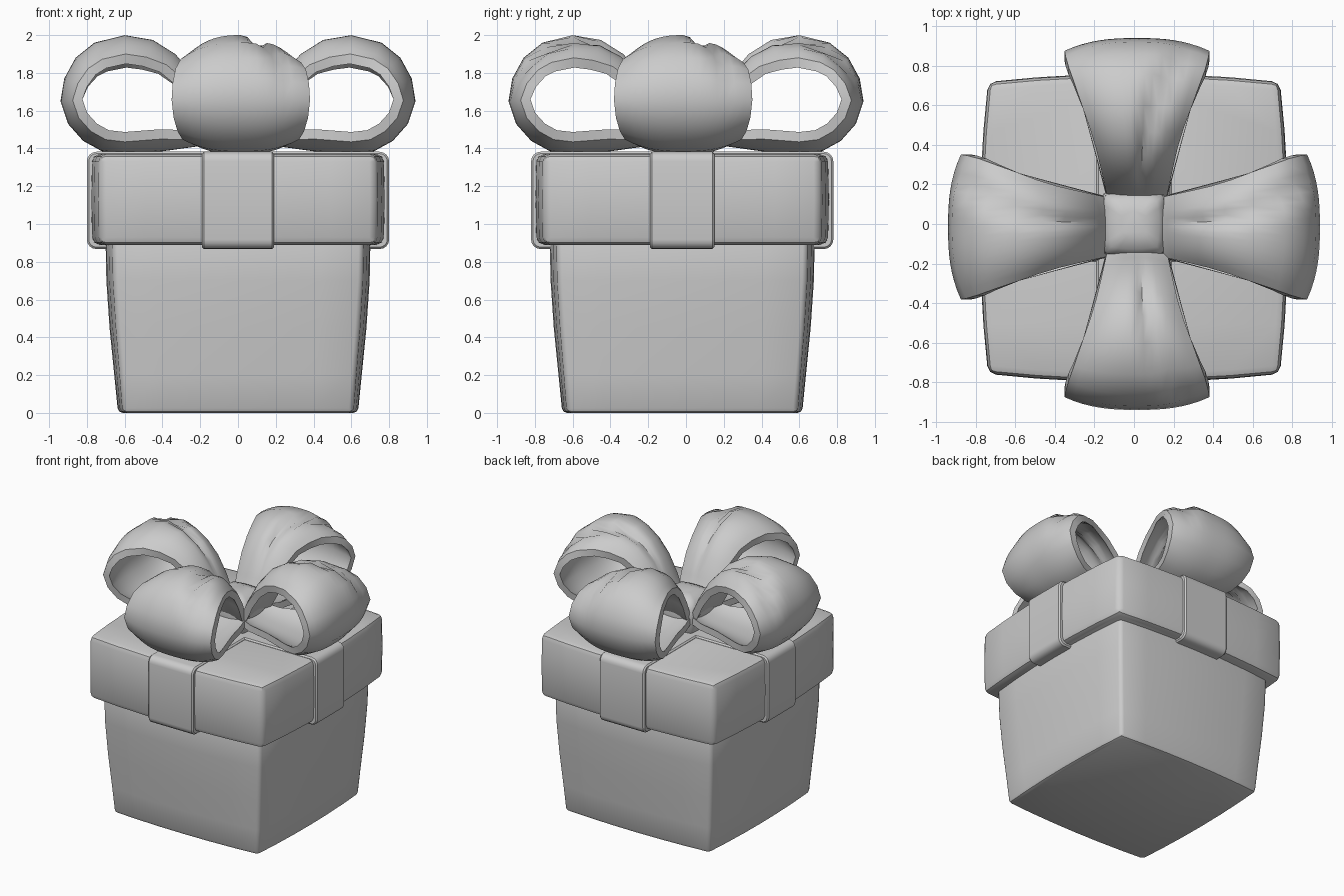
import bpy, bmesh, math
from mathutils import Vector

if "Cube" in bpy.data.objects:
    bpy.data.objects.remove(bpy.data.objects["Cube"])

grey = bpy.data.materials.new("plain grey")
grey.diffuse_color = (0.6, 0.6, 0.6, 1)
grey.use_nodes = True
grey.node_tree.nodes["Principled BSDF"].inputs["Base Color"].default_value = grey.diffuse_color


def finish(name, bm, angle=40):
    bmesh.ops.recalc_face_normals(bm, faces=bm.faces)
    me = bpy.data.meshes.new(name)
    bm.to_mesh(me)
    bm.free()
    ob = bpy.data.objects.new(name, me)
    bpy.context.collection.objects.link(ob)
    me.materials.append(grey)
    bpy.ops.object.select_all(action='DESELECT')
    bpy.context.view_layer.objects.active = ob
    ob.select_set(True)
    bpy.ops.object.shade_smooth_by_angle(angle=math.radians(angle))
    return ob


def bevel_sharp(bm, width, segments=2):
    edges = [e for e in bm.edges if len(e.link_faces) == 2
             and e.calc_face_angle(0) > math.radians(45)]
    bmesh.ops.bevel(bm, geom=edges, offset=width, segments=segments,
                    profile=0.5, affect='EDGES')


def bulged_box(name, levels, bevel, cy=0, n=6, angle=40):
    """Square tower with outward-bowed sides; levels are (z, corner, bulge)."""
    bm = bmesh.new()
    rings = []
    for z, c, b in levels:
        ring = []
        for side in range(4):
            a = side * math.pi / 2
            for i in range(n):
                u = -1 + 2 * i / n
                x, y = c * u, -(c + b * (1 - u * u))
                ring.append(bm.verts.new((x * math.cos(a) - y * math.sin(a),
                                          x * math.sin(a) + y * math.cos(a) + cy, z)))
        rings.append(ring)
    for lo, hi in zip(rings, rings[1:]):
        for i in range(4 * n):
            j = (i + 1) % (4 * n)
            bm.faces.new((lo[i], lo[j], hi[j], hi[i]))
    bm.faces.new(rings[0][::-1])
    bm.faces.new(rings[-1])
    bmesh.ops.recalc_face_normals(bm, faces=bm.faces)
    if bevel:
        bevel_sharp(bm, bevel)
    return finish(name, bm, angle)


# Box and lid
bulged_box("box_body", [(0, 0.61, 0.025), (0.2, 0.625, 0.03), (0.45, 0.645, 0.035),
                        (0.7, 0.66, 0.037), (0.95, 0.665, 0.037)], 0.025, cy=-0.02)
bulged_box("lid", [(0.89, 0.735, 0.04), (1.13, 0.738, 0.042), (1.37, 0.735, 0.04)],
           0.04, cy=-0.02)


# Ribbon bands wrapped over the lid
def band(name, along_x):
    bm = bmesh.new()
    bmesh.ops.create_cube(bm, size=1)
    w = 0.38 if along_x == 0 else 0.34
    size = (1.6, w, 0.515) if along_x else (w, 1.6, 0.515)
    for v in bm.verts:
        v.co = Vector((v.co.x * size[0], v.co.y * size[1] - 0.02, v.co.z * size[2] + 1.125))
    axis = 1 if along_x else 0
    # wide rounding on the wrapped corners, small rounding on the ribbon rims
    wrap = [e for e in bm.edges
            if abs(e.verts[0].co[axis] - e.verts[1].co[axis]) > 0.1]
    bmesh.ops.bevel(bm, geom=wrap, offset=0.05, segments=4, profile=0.5, affect='EDGES')
    bevel_sharp(bm, 0.01, 1)
    finish(name, bm)


band("ribbon_band_front_back", 0)
band("ribbon_band_sides", 1)

# Bow loop side profile: (distance from centre, height)
PROFILE = [(0.08, 1.46), (0.22, 1.41), (0.4, 1.385), (0.6, 1.37), (0.72, 1.385),
           (0.82, 1.44), (0.90, 1.53), (0.94, 1.65), (0.92, 1.77), (0.86, 1.88),
           (0.76, 1.96), (0.6, 2.0), (0.45, 1.975), (0.33, 1.90), (0.24, 1.79),
           (0.17, 1.66), (0.12, 1.54), (0.06, 1.46)]
THICK, ACROSS = 0.052, 16


def bow_loop(name, place, shift):
    bm = bmesh.new()
    pts = [Vector(p) for p in PROFILE]
    last = len(pts) - 1
    outer, inner = [], []
    for k, p in enumerate(pts):
        d = (pts[min(k + 1, last)] - pts[max(k - 1, 0)]).normalized()
        nrm = Vector((d.y, -d.x))
        half = 0.12 + 0.262 * p.x
        crease = max(0, math.sin(math.pi * (k - 7.5) / 7)) if 7.5 < k < 14.5 else 0
        centre = 0.03 + 0.55 * max(0, min(1, (p.x - 0.4) / 0.5)) ** 1.3
        fade = min(1, p.x / 0.4)
        row_o, row_i = [], []
        for j in range(ACROSS + 1):
            t = -1 + 2 * j / ACROSS
            drop = (0.065 + 0.035 * max(0, nrm.y)) * abs(t) ** 2.6 * fade
            drop += 0.045 * crease * math.exp(-((t - centre - 0.1) / 0.14) ** 2)
            drop += 0.02 * crease * max(0, min(1, (t - centre) / 0.15))
            for row, extra in ((row_o, 0), (row_i, THICK)):
                q = p - nrm * (drop + extra)
                row.append(bm.verts.new(place(q.x, t * half + shift, q.y)))
        outer.append(row_o)
        inner.append(row_i)
    for k in range(last):
        for j in range(ACROSS):
            for s in (outer, inner):
                bm.faces.new((s[k][j], s[k + 1][j], s[k + 1][j + 1], s[k][j + 1]))
        for j in (0, ACROSS):
            bm.faces.new((outer[k][j], outer[k + 1][j], inner[k + 1][j], inner[k][j]))
    for k in (0, last):
        for j in range(ACROSS):
            bm.faces.new((outer[k][j], outer[k][j + 1], inner[k][j + 1], inner[k][j]))
    finish(name, bm, 45)


bow_loop("bow_loop_right", lambda a, b, z: (a, b, z), -0.015)
bow_loop("bow_loop_left", lambda a, b, z: (-a, b, z), -0.015)
bow_loop("bow_loop_back", lambda a, b, z: (b, a, z), 0.015)
bow_loop("bow_loop_front", lambda a, b, z: (b, -a, z), 0.015)

# Knot in the middle of the bow
bulged_box("bow_knot", [(1.36, 0.13, 0.01), (1.43, 0.15, 0.015), (1.52, 0.155, 0.015),
                        (1.58, 0.145, 0.015), (1.62, 0.115, 0.012), (1.64, 0.06, 0.005)],
           0, angle=70)
